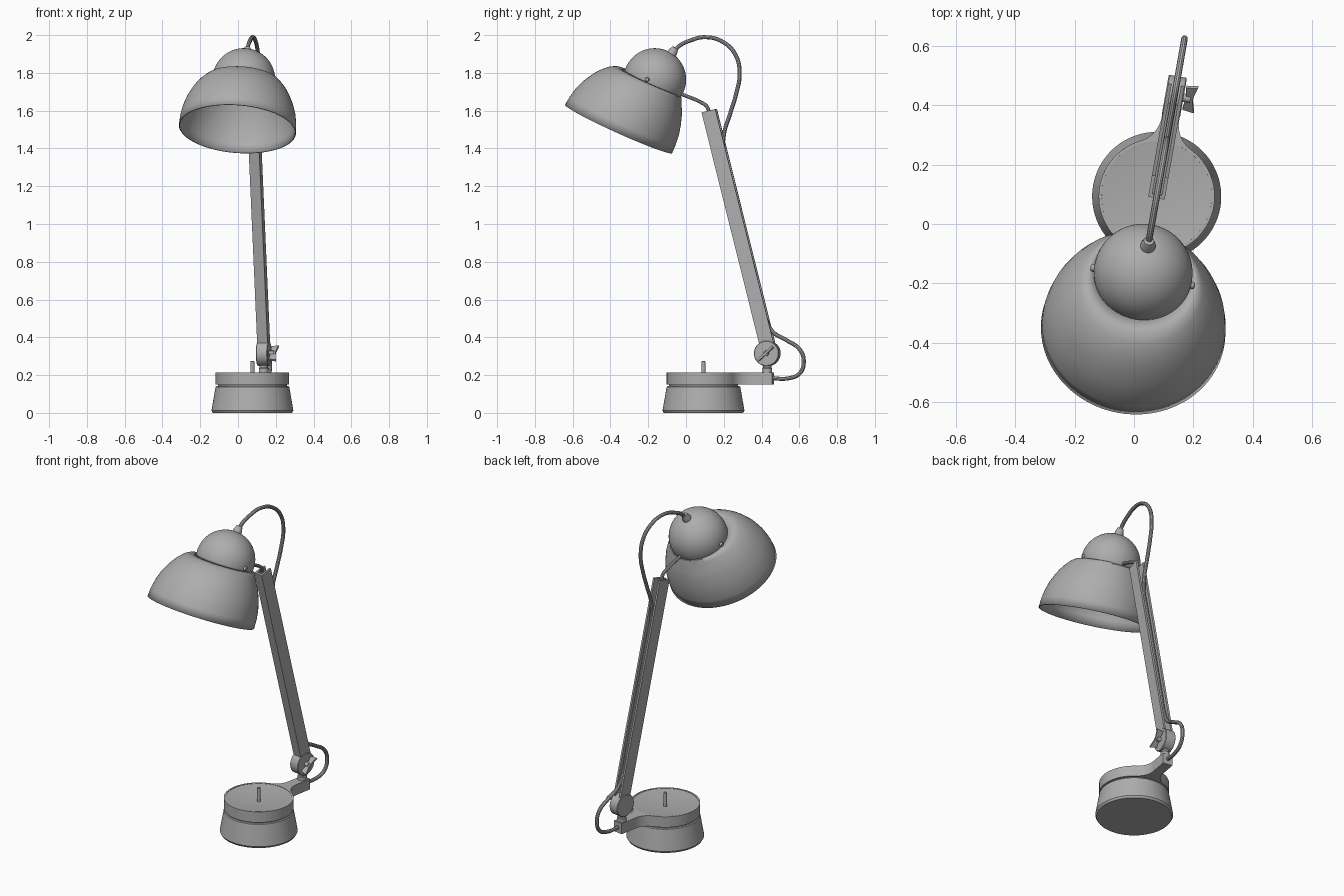
import bpy, bmesh, math
from math import sin, cos, pi, radians
from mathutils import Matrix, Vector

if "Cube" in bpy.data.objects:
    bpy.data.objects.remove(bpy.data.objects["Cube"])

# Whole lamp lies in one vertical plane turned 10 degrees about z
PLANE = Matrix.Translation((0.06, 0, 0)) @ Matrix.Rotation(radians(-10), 4, 'Z')

GREY = bpy.data.materials.new("dark_grey")
GREY.diffuse_color = (0.42, 0.42, 0.42, 1)
GREY.use_nodes = True
GREY.node_tree.nodes["Principled BSDF"].inputs["Base Color"].default_value = GREY.diffuse_color


def at(y, z, tilt=0):
    """Local frame in the lamp plane, its up axis leaning back by tilt degrees."""
    return Matrix.Translation((0, y, z)) @ Matrix.Rotation(radians(-tilt), 4, 'X')


def finish(name, bm, m=Matrix(), angle=35):
    bmesh.ops.remove_doubles(bm, verts=bm.verts, dist=1e-5)
    bmesh.ops.recalc_face_normals(bm, faces=bm.faces)
    bm.transform(PLANE @ m)
    me = bpy.data.meshes.new(name)
    bm.to_mesh(me)
    bm.free()
    me.materials.append(GREY)
    ob = bpy.data.objects.new(name, me)
    bpy.context.collection.objects.link(ob)
    smooth(ob, angle)
    return ob


def smooth(ob, angle=35):
    bpy.ops.object.select_all(action='DESELECT')
    ob.select_set(True)
    bpy.context.view_layer.objects.active = ob
    bpy.ops.object.shade_smooth_by_angle(angle=radians(angle))


def loft(name, rings, m=Matrix(), n=64, angle=35):
    """Circles of (radius, height, sideways offset) joined into a skin."""
    bm = bmesh.new()
    rows = []
    for r, z, *off in rings:
        o = off[0] if off else 0
        rows.append([bm.verts.new((r * cos(2 * pi * i / n), o + r * sin(2 * pi * i / n), z))
                     for i in range(n)])
    for a, b in zip(rows, rows[1:]):
        for i in range(n):
            j = (i + 1) % n
            bm.faces.new((a[i], a[j], b[j], b[i]))
    return finish(name, bm, m, angle)


def prism(name, outline, z0, z1, m=Matrix()):
    bm = bmesh.new()
    face = bm.faces.new([bm.verts.new((x, y, z0)) for x, y in outline])
    top = bmesh.ops.extrude_face_region(bm, geom=[face])['geom']
    bmesh.ops.translate(bm, vec=(0, 0, z1 - z0),
                        verts=[v for v in top if isinstance(v, bmesh.types.BMVert)])
    # the starting face is kept as the bottom cap
    if not any(all(abs(v.co.z - z0) < 1e-6 for v in f.verts) for f in bm.faces):
        bm.faces.new([v for v in bm.verts if abs(v.co.z - z0) < 1e-6])
    return finish(name, bm, m)


def tube(name, pts, r):
    """Round wire through (y, z) points of the lamp plane."""
    cu = bpy.data.curves.new(name, 'CURVE')
    cu.dimensions = '3D'
    cu.bevel_depth, cu.bevel_resolution, cu.resolution_u = r, 3, 8
    cu.use_fill_caps = True
    cu.materials.append(GREY)
    sp = cu.splines.new('BEZIER')
    sp.bezier_points.add(len(pts) - 1)
    for p, (y, z) in zip(sp.bezier_points, pts):
        p.co = PLANE @ Vector((0, y, z))
        p.handle_left_type = p.handle_right_type = 'AUTO'
    ob = bpy.data.objects.new(name, cu)
    bpy.context.collection.objects.link(ob)
    bpy.ops.object.select_all(action='DESELECT')
    ob.select_set(True)
    bpy.context.view_layer.objects.active = ob
    bpy.ops.object.convert(target='MESH')
    smooth(bpy.context.view_layer.objects.active)


# Weighted base with a groove below the top plate
BY = 0.094
loft("base", [(0, 0), (0.21, 0), (0.217, 0.012), (0.195, 0.138), (0.19, 0.142),
              (0.182, 0.142), (0.182, 0.152), (0, 0.152)], at(BY, 0), 96)

# Top plate: disc flowing through fillets into a straight neck
R, H, F, END = 0.195, 0.03, 0.1, 0.374
ds = math.sqrt((R + F) ** 2 - (H + F) ** 2)
a0 = math.atan2(ds, H + F)
half = [(R * cos(a), R * sin(a)) for a in
        [-pi / 2 + (a0 + pi / 2) * i / 40 for i in range(41)]]
half += [(H + F + F * cos(a), ds + F * sin(a)) for a in
         [pi + a0 - a0 * i / 12 for i in range(1, 13)]]
half.append((H, END))
plate = prism("base_plate", half + [(-x, y) for x, y in reversed(half[1:])],
              0.15, 0.215, at(BY, 0))
dish = loft("dish_cutter", [(0, 0.19), (0.185, 0.213), (0.187, 0.26), (0, 0.26)], at(BY, 0))
mod = plate.modifiers.new("dish", 'BOOLEAN')
mod.operation, mod.solver, mod.object = 'DIFFERENCE', 'EXACT', dish
bpy.ops.object.select_all(action='DESELECT')
bpy.context.view_layer.objects.active = plate
bpy.ops.object.modifier_apply(modifier="dish")
bpy.data.objects.remove(dish)
smooth(plate, 30)

# Switch pin
loft("switch_pin", [(0, 0.185), (0.01, 0.185), (0.01, 0.272), (0.007, 0.276), (0, 0.276)],
     at(BY, 0), 20)

# Swivel post, hinge drum and its wing nut
HY, HZ = 0.437, 0.315
loft("swivel_post", [(0, 0.205), (0.026, 0.205), (0.026, 0.235), (0.022, 0.24),
                     (0.022, 0.275), (0, 0.275)], at(HY, 0), 32)
side = at(HY, HZ) @ Matrix.Rotation(pi / 2, 4, 'Y')
loft("hinge_drum", [(0, -0.031), (0.064, -0.031), (0.067, -0.028), (0.067, 0.028),
                    (0.064, 0.031), (0, 0.031)], side, 48)
loft("hinge_bolt", [(0, 0.03), (0.014, 0.03), (0.014, 0.055), (0, 0.055)], side, 20)
wing = [(0.038, -0.012), (0.034, -0.05), (0.074, -0.057), (0.064, -0.012)]
prism("wing_nut", wing + [(x, -y) for x, y in reversed(wing)], -0.006, 0.006,
      at(HY, HZ) @ Matrix.Rotation(radians(42), 4, 'X'))

# Arm: channel open along its back
AY, AZ, LEAN = 0.45, 0.315, -14.2
W, D, T = 0.028, 0.038, 0.012
prism("arm", [(-W, D), (-W, -D), (W, -D), (W, D), (W - T, D), (W - T, T - D),
              (T - W, T - D), (T - W, D)], 0.05, 1.325, at(AY, AZ, LEAN))

# Lamp head: round shade, leaning towards its off-centre cap
head = at(-0.3624, 1.503, 24.6)
shade = loft("shade", [(0.305, 0, 0), (0.302, 0.05, 0.002), (0.294, 0.1, 0.005),
                       (0.279, 0.15, 0.008), (0.257, 0.2, 0.014), (0.243, 0.225, 0.017),
                       (0.226, 0.25, 0.021), (0.203, 0.28, 0.031), (0.187, 0.293, 0.043),
                       (0.164, 0.293, 0.068)], head, 96, 60)
# Round cap over the shade
cap_rings = [(0.166 * cos(a), 0.319 + 0.166 * sin(a), 0.068) for a in
             [radians(-9 + 99 * i / 20) for i in range(21)]]
cap = loft("cap", cap_rings, head, 64, 60)
for ob in (shade, cap):
    s = ob.modifiers.new("wall", 'SOLIDIFY')
    s.thickness, s.offset = 0.006, -1

# Pivot knobs on both sides of the cap
CY, CZ = -0.1675, 1.765
for sgn, label in ((1, "right"), (-1, "left")):
    loft("pivot_knob_" + label, [(0, 0.155), (0.012, 0.155), (0.012, 0.172),
                                 (0.009, 0.177), (0, 0.178)],
         at(CY - 0.012, CZ) @ Matrix.Rotation(sgn * pi / 2, 4, 'Y'), 20)

# Cable grommet and bent rod carrying the head
loft("cable_grommet", [(0, 0.155), (0.026, 0.155), (0.025, 0.175), (0.017, 0.2), (0, 0.2)],
     at(CY, CZ, 33.6), 24)
tube("head_rod", [(0.14, 1.53), (0.122, 1.6), (0.112, 1.622), (0.092, 1.638),
                  (-0.03, 1.69), (-0.08, 1.712)], 0.01)


# Cable: out of the neck, up the channel, looping over into the cap
def inside(t, w=0.022):
    a = radians(14.2)
    return (AY - t * sin(a) + w * cos(a), AZ + t * cos(a) + w * sin(a))


tube("cable", [(0.45, 0.185), (0.55, 0.183), (0.612, 0.21), (0.633, 0.27), (0.612, 0.335),
               (0.54, 0.385), (0.466, 0.43), inside(0.2), inside(0.3), inside(0.65),
               inside(1.0), inside(1.1), (0.205, 1.48), (0.236, 1.58), (0.27, 1.69),
               (0.288, 1.79), (0.269, 1.89), (0.2, 1.963), (0.1, 1.989), (0.025, 1.972),
               (-0.033, 1.945), (-0.065, 1.915)], 0.011)
